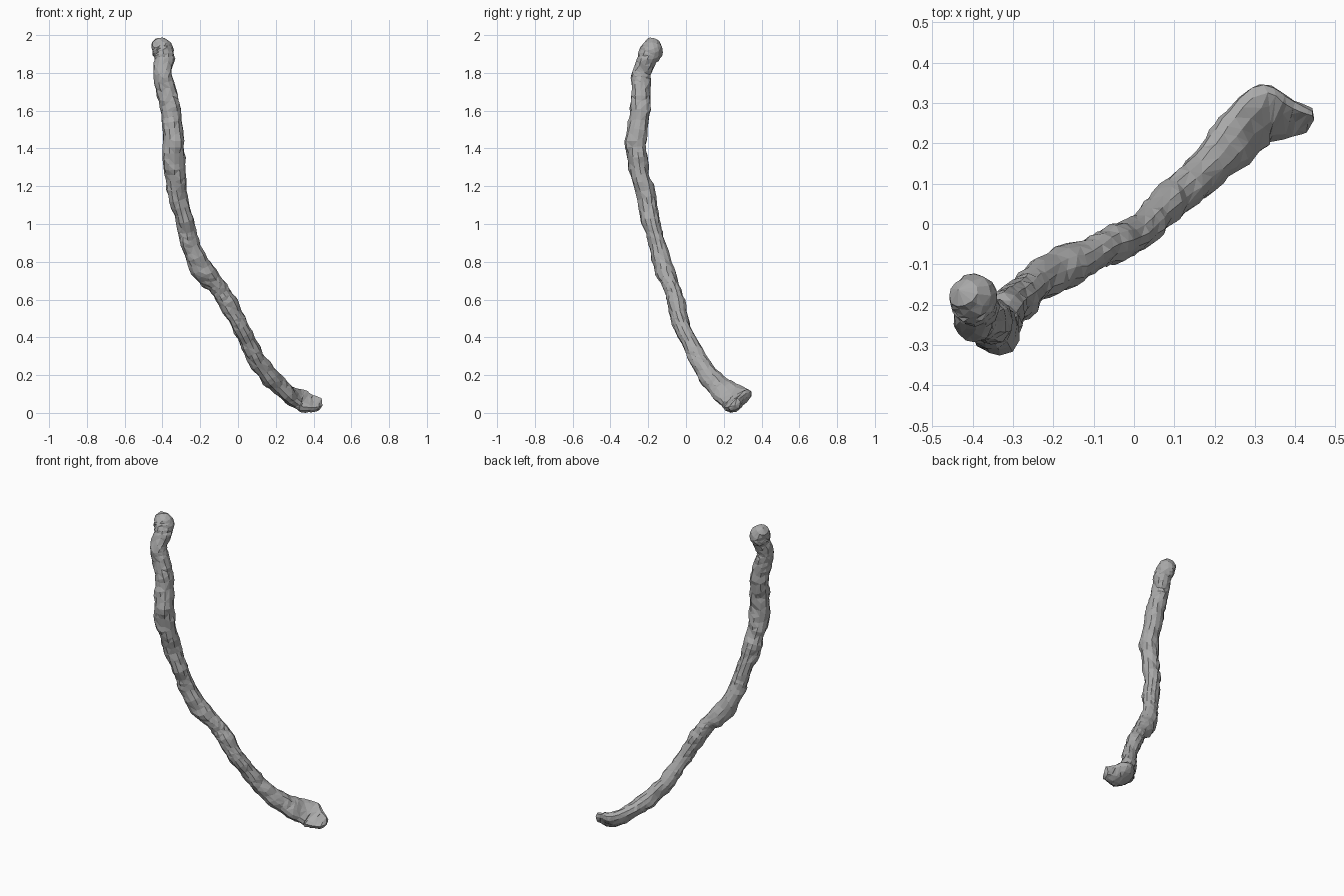
import bpy, bmesh, math, random
from mathutils import Vector, noise

random.seed(4)
cube = bpy.data.objects.get("Cube")
if cube:
    bpy.data.objects.remove(cube, do_unlink=True)

SIDES = 12       # vertices around each ring
STEPS = 5        # rings between neighbouring path points
WIDE = Vector((-.5, .6, .6))   # direction in which the flared end widens

# Path stations from knobbly head to flared tip: x, y, z, wide radius, thin radius
STATIONS = [
    (-.425, -.165, 1.98, .036, .036), (-.398, -.185, 1.93, .058, .062),
    (-.392, -.21, 1.88, .052, .056), (-.4, -.24, 1.8, .05, .052),
    (-.375, -.24, 1.7, .052, .054), (-.355, -.245, 1.6, .054, .056),
    (-.34, -.268, 1.45, .053, .057), (-.338, -.25, 1.31, .05, .056),
    (-.32, -.215, 1.18, .05, .053), (-.275, -.18, 1, .045, .048),
    (-.25, -.15, .9, .046, .051), (-.18, -.11, .755, .052, .056),
    (-.11, -.075, .685, .043, .046), (-.06, -.052, .6, .044, .048),
    (.0, -.03, .5, .045, .046), (.05, .018, .4, .044, .046),
    (.1, .065, .3, .046, .048), (.175, .13, .2, .054, .05),
    (.24, .195, .135, .07, .046), (.312, .262, .088, .086, .046),
    (.372, .265, .07, .068, .042), (.435, .255, .06, .036, .03),
]


def catmull(a, b, c, d, t):
    """Smooth blend from b to c."""
    return (b * 2 + (c - a) * t + (a * 2 - b * 5 + c * 4 - d) * t * t
            + (b * 3 - a - c * 3 + d) * t ** 3) / 2


def sample_path():
    """Every ring as a centre and its two radii."""
    rows = [Vector(s) for s in STATIONS]
    rows = [rows[0]] + rows + [rows[-1]]
    out = []
    for i in range(1, len(rows) - 2):
        for k in range(STEPS):
            out.append(catmull(*rows[i - 1:i + 3], k / STEPS))
    out.append(rows[-1])
    return [(Vector(r[:3]), r[3], r[4]) for r in out]


def build_shaft():
    bm = bmesh.new()
    path = sample_path()
    last = len(path) - 1
    rings = []
    for i, (centre, wide, thin) in enumerate(path):
        along = (path[min(i + 1, last)][0] - path[max(i - 1, 0)][0]).normalized()
        side = (WIDE - along * WIDE.dot(along)).normalized()
        up = along.cross(side)
        # The upper face of the flared end is hollowed into a trough
        hollow = max(0, 1 - (last - i) / (3 * STEPS))
        ring = []
        for k in range(SIDES):
            a = math.tau * k / SIDES
            u, v = math.cos(a), math.sin(a)
            if v > 0:
                v *= 1 - .9 * hollow * (1 - u * u)
            p = centre + side * (u * wide) + up * (v * thin)
            # Coarse lumps plus fine chips give the weathered surface
            lump = noise.noise(p * 14) * .012 + random.uniform(-1, 1) * .003
            ring.append(bm.verts.new(p + (p - centre).normalized() * lump))
        rings.append(ring)
    for low, high in zip(rings, rings[1:]):
        for k in range(SIDES):
            n = (k + 1) % SIDES
            bm.faces.new((low[k], low[n], high[n], high[k]))
    # Ends: a raised crown on the head, a blunt tip
    for ring, push in ((rings[0], Vector((-.01, .005, .015))),
                       (rings[-1], Vector((.012, 0, -.005)))):
        middle = sum((v.co for v in ring), Vector()) / SIDES + push
        hub = bm.verts.new(middle)
        for k in range(SIDES):
            bm.faces.new((ring[k], ring[(k + 1) % SIDES], hub))
    bmesh.ops.triangulate(bm, faces=bm.faces[:])
    bmesh.ops.recalc_face_normals(bm, faces=bm.faces[:])

    mesh = bpy.data.meshes.new("curved_shaft")
    bm.to_mesh(mesh)
    bm.free()
    obj = bpy.data.objects.new("curved_shaft", mesh)
    # Rest the lowest point on the ground
    obj.location.z = -min(v.co.z for v in mesh.vertices)
    bpy.context.collection.objects.link(obj)
    return obj


# Single grey colour
grey = bpy.data.materials.new("stone_grey")
grey.use_nodes = True
colour = (.4, .4, .4, 1)
grey.diffuse_color = colour
grey.node_tree.nodes["Principled BSDF"].inputs["Base Color"].default_value = colour

shaft = build_shaft()
shaft.data.materials.append(grey)

# Irregular flat facets
chips = shaft.modifiers.new("facets", 'DECIMATE')
chips.ratio = .7
